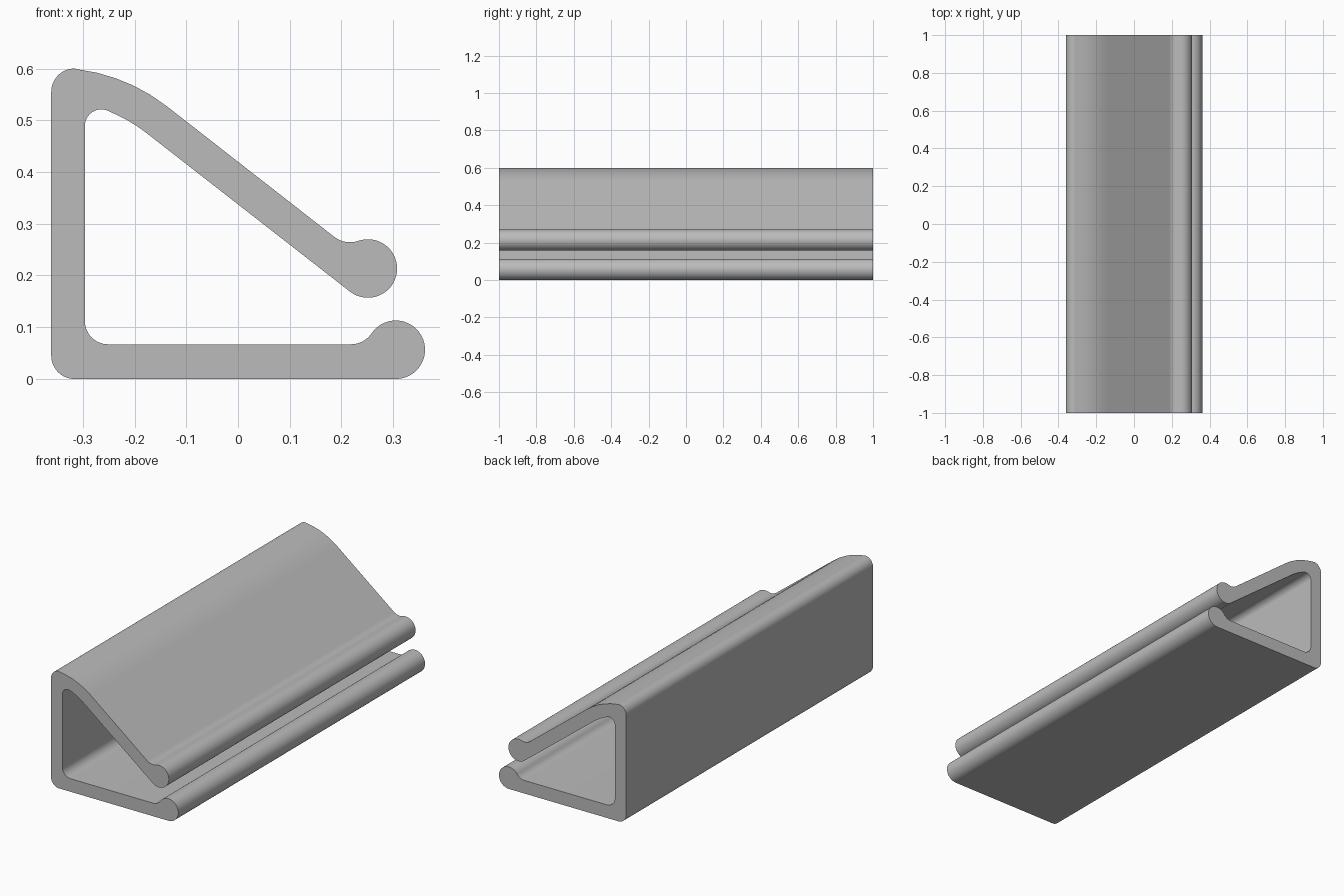
import bpy, bmesh, math

if "Cube" in bpy.data.objects:
    bpy.data.objects.remove(bpy.data.objects["Cube"])

HALF_LENGTH = 1.0
SLOPE = 52.2  # direction of the sloped arm's outward normal, degrees


def arc(cx, cz, r, a0, a1):
    """Points on an arc in the x-z plane, about one every 6 degrees."""
    n = max(4, round(abs(a1 - a0) / 6))
    angles = [math.radians(a0 + (a1 - a0) * i / n) for i in range(n + 1)]
    return [(cx + r * math.cos(a), cz + r * math.sin(a)) for a in angles]


# Cross-section: tangent arcs joined by straight walls, counter-clockwise
arcs = [
    (-0.316, 0.045, 0.045, 180, 270),            # outer bottom corner
    (0.305, 0.0565, 0.0565, -90, 145.7),         # lower bead
    (0.218, 0.116, 0.049, -34.3, -90),           # lower bead fillet
    (-0.251, 0.112, 0.045, 270, 180),            # inner bottom corner
    (-0.264, 0.489, 0.032, 180, 69.6),           # inner top corner
    (-0.352, 0.253, 0.283, 69.6, SLOPE),         # inner bend
    (0.251, 0.2135, 0.0565, SLOPE + 180, 469.2), # upper bead
    (0.2163, 0.313, 0.0488, 289.2, SLOPE + 180), # upper bead fillet
    (-0.352, 0.253, 0.348, SLOPE, 83.2),         # outer bend
    (-0.316, 0.555, 0.045, 83.2, 180),           # outer top corner
]
profile = []
for a in arcs:
    for p in arc(*a):
        if not profile or math.dist(p, profile[-1]) > 0.002:
            profile.append(p)

# Extrude the section along y
bm = bmesh.new()
front = bm.faces.new([bm.verts.new((x, -HALF_LENGTH, z)) for x, z in profile])
ext = bmesh.ops.extrude_face_region(bm, geom=[front], use_keep_orig=True)
back = [v for v in ext["geom"] if isinstance(v, bmesh.types.BMVert)]
bmesh.ops.translate(bm, verts=back, vec=(0, 2 * HALF_LENGTH, 0))
bmesh.ops.recalc_face_normals(bm, faces=bm.faces)

mesh = bpy.data.meshes.new("clip_profile")
bm.to_mesh(mesh)
bm.free()
clip = bpy.data.objects.new("clip_profile", mesh)
bpy.context.collection.objects.link(clip)

# Plain grey
grey = bpy.data.materials.new("light_grey")
grey.diffuse_color = (0.5, 0.5, 0.5, 1)
grey.use_nodes = True
grey.node_tree.nodes["Principled BSDF"].inputs["Base Color"].default_value = grey.diffuse_color
mesh.materials.append(grey)

bpy.context.view_layer.objects.active = clip
clip.select_set(True)
bpy.ops.object.shade_smooth_by_angle(angle=math.radians(30))
